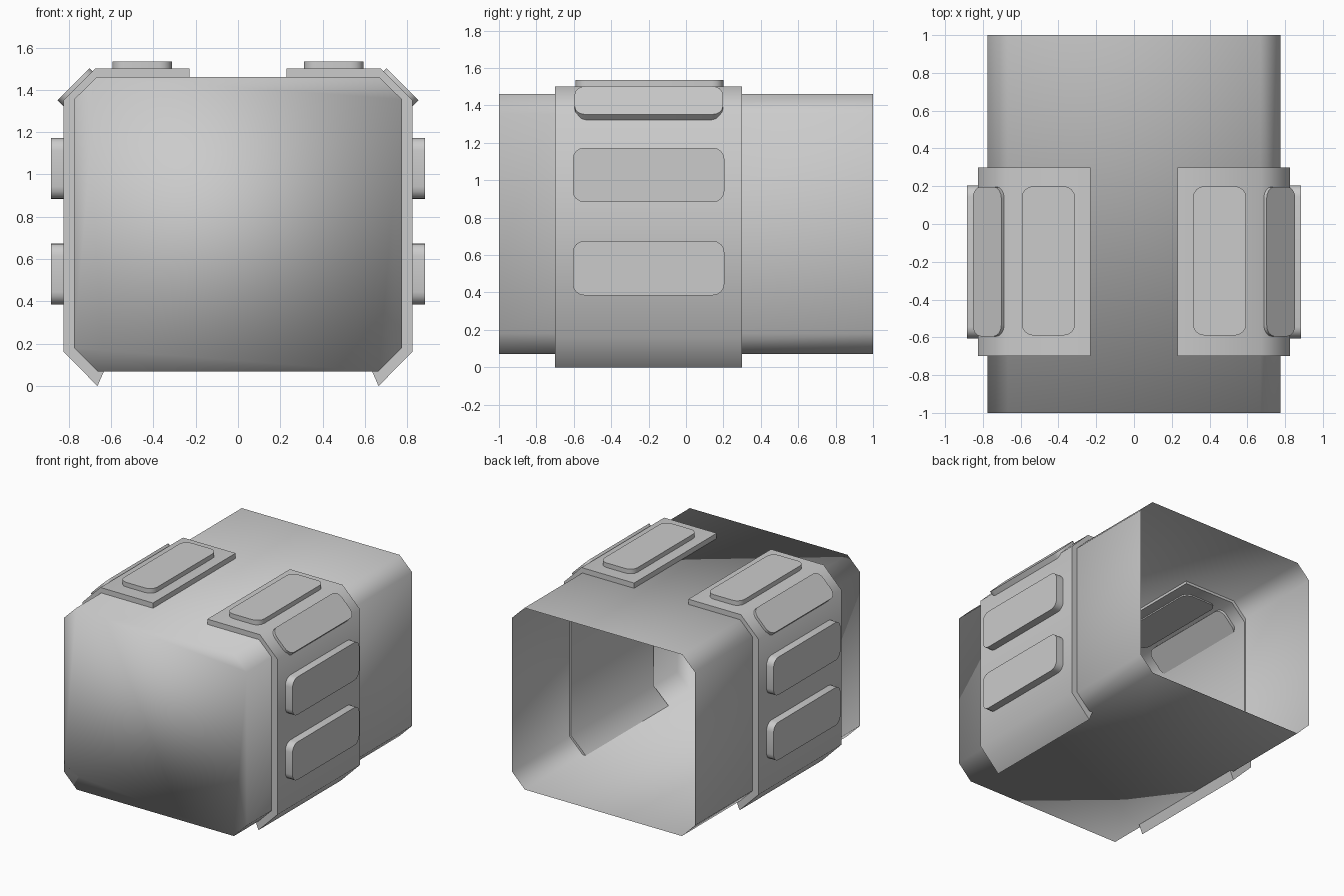
import bpy, bmesh
from math import sin, cos, pi, radians
from mathutils import Matrix, Vector

if "Cube" in bpy.data.objects:
    bpy.data.objects.remove(bpy.data.objects["Cube"])


def prism(name, profile, y0, y1, back=True, angle=60, mirror=False):
    """Extrude an (x, z) profile along y."""
    bm = bmesh.new()
    a = [bm.verts.new((x, y0, z)) for x, z in profile]
    b = [bm.verts.new((x, y1, z)) for x, z in profile]
    n = len(profile)
    for i in range(n):
        j = (i + 1) % n
        bm.faces.new((a[i], a[j], b[j], b[i]))
    bm.faces.new(a[::-1])
    if back:
        bm.faces.new(b)
    bmesh.ops.recalc_face_normals(bm, faces=bm.faces)
    return finish(name, bm, angle, mirror)


def finish(name, bm, angle, mirror):
    me = bpy.data.meshes.new(name)
    bm.to_mesh(me)
    bm.free()
    ob = bpy.data.objects.new(name, me)
    bpy.context.collection.objects.link(ob)
    bpy.ops.object.select_all(action='DESELECT')
    ob.select_set(True)
    bpy.context.view_layer.objects.active = ob
    if angle:
        bpy.ops.object.shade_smooth_by_angle(angle=radians(angle))
    else:
        bpy.ops.object.shade_smooth()
    if mirror:
        m = ob.modifiers.new("mirror", 'MIRROR')
        m.use_axis[0] = True
        m.use_clip = False
        m.use_mirror_merge = False
    return ob


def pad(name, x, z, tilt, width, y0, y1, depth=0.105, r=0.06, seg=4):
    """Rounded plate; (x, z) is the centre of its outer face, tilt its normal from +x."""
    w, h = width / 2, (y1 - y0) / 2
    pts = []
    for k, (su, sv) in enumerate(((1, 1), (-1, 1), (-1, -1), (1, -1))):
        for i in range(seg + 1):
            t = (k + i / seg) * pi / 2
            pts.append((su * (w - r) + r * cos(t), sv * (h - r) + r * sin(t)))
    t = radians(tilt)
    normal, across = Vector((cos(t), 0, sin(t))), Vector((-sin(t), 0, cos(t)))
    centre = Vector((x, (y0 + y1) / 2, z))
    bm = bmesh.new()
    rings = [[bm.verts.new(centre + across * u + Vector((0, v, 0)) - normal * d)
              for u, v in pts] for d in (0, depth)]
    n = len(pts)
    for i in range(n):
        j = (i + 1) % n
        bm.faces.new((rings[0][i], rings[0][j], rings[1][j], rings[1][i]))
    bm.faces.new(rings[0])
    bm.faces.new(rings[1][::-1])
    bmesh.ops.recalc_face_normals(bm, faces=bm.faces)
    return finish(name, bm, 40, True)


# Body shell: chamfered box, closed at the front, open at the back
half = [(0.665, 0.07), (0.775, 0.18), (0.775, 1.355), (0.668, 1.46)]
prism("body_shell", half + [(-x, z) for x, z in reversed(half)],
      -1, 1, back=False, angle=0)

# Wrap-around side straps
prism("side_strap",
      [(0.23, 1.50), (0.675, 1.50), (0.825, 1.35), (0.825, 0.162), (0.664, 0.0),
       (0.635, 0.067), (0.765, 0.19), (0.765, 1.325), (0.65, 1.44), (0.23, 1.44)],
      -0.7, 0.3, mirror=True)

# Raised pads on the straps
pad("lower_side_pad", 0.885, 0.53, 0, 0.29, -0.605, 0.205)
pad("upper_side_pad", 0.885, 1.028, 0, 0.29, -0.605, 0.205)
pad("corner_pad", 0.778, 1.427, 45, 0.214, -0.595, 0.197)
pad("top_pad", 0.453, 1.535, 90, 0.282, -0.59, 0.2)
